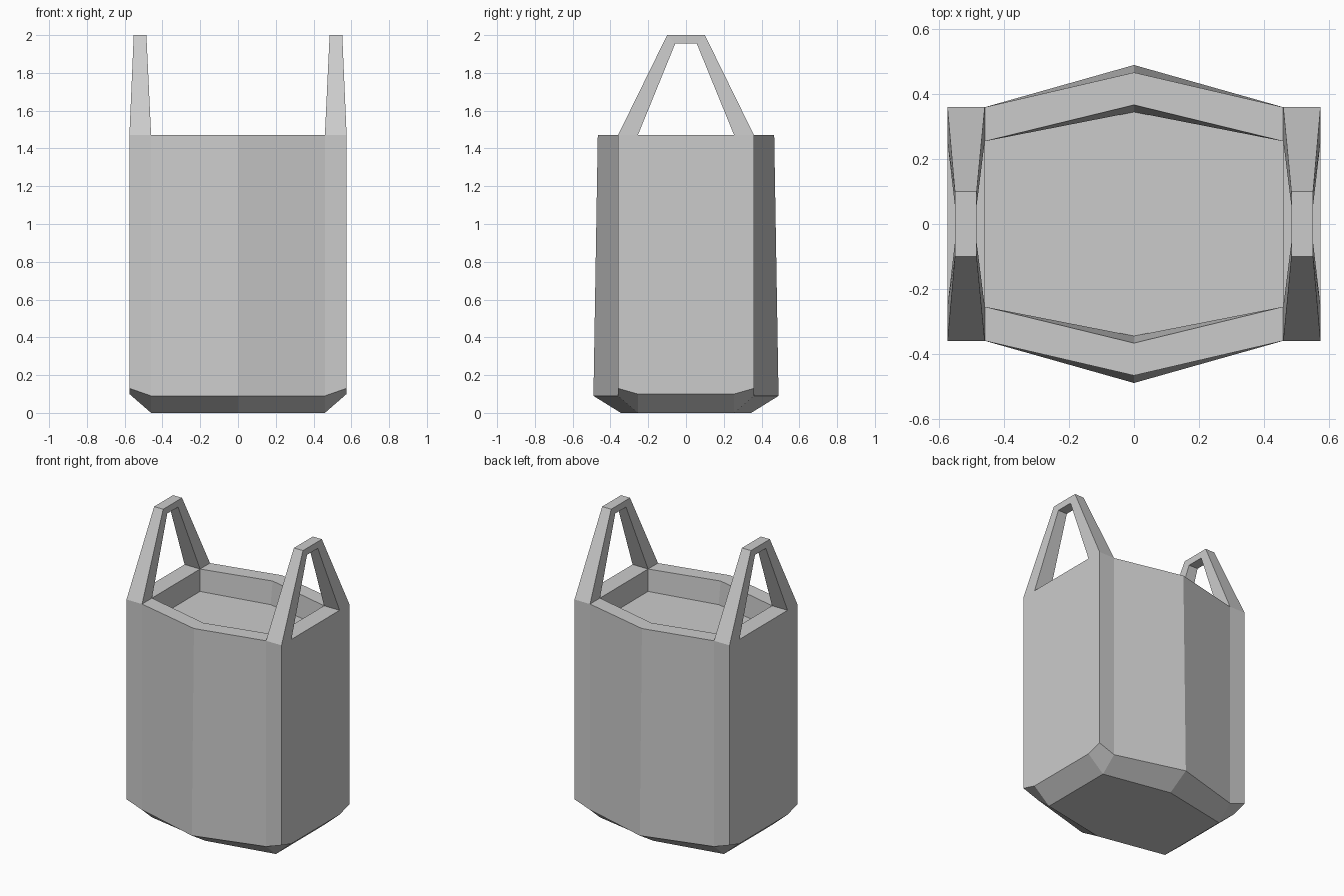
import bpy
import bmesh

cube = bpy.data.objects.get("Cube")
if cube:
    bpy.data.objects.remove(cube, do_unlink=True)

GREY = (0.6, 0.6, 0.6, 1)
grey = bpy.data.materials.new("plain grey")
grey.use_nodes = True
grey.diffuse_color = GREY
grey.node_tree.nodes["Principled BSDF"].inputs["Base Color"].default_value = GREY


def mirrored_object(name, faces, signs_x):
    """Repeat faces in front and behind, and for each x sign, then weld them."""
    bm = bmesh.new()
    for sx in signs_x:
        for sy in (1, -1):
            for face in faces:
                bm.faces.new([bm.verts.new((x * sx, y * sy, z)) for x, y, z in face])
    bmesh.ops.remove_doubles(bm, verts=bm.verts, dist=0.0005)
    bmesh.ops.recalc_face_normals(bm, faces=bm.faces)
    mesh = bpy.data.meshes.new(name)
    bm.to_mesh(mesh)
    bm.free()
    mesh.materials.append(grey)
    obj = bpy.data.objects.new(name, mesh)
    bpy.context.collection.objects.link(obj)


SIDE, INSET = 0.575, 0.46       # side wall and inner wall
CORNER, INNER = 0.36, 0.255     # corner depth and inner corner depth
RIM, FLOOR = 1.47, 1.32         # rim height and inside floor height

# Points of one quarter of the bag
top_side, top_inner_side = (SIDE, 0, RIM), (INSET, 0, RIM)
top_corner, top_front, top_mid = (SIDE, CORNER, RIM), (INSET, CORNER, RIM), (0, 0.467, RIM)
in_corner, in_mid = (INSET, INNER, RIM), (0, 0.367, RIM)
floor_side, floor_corner, floor_mid = (INSET, 0, FLOOR), (INSET, INNER, FLOOR), (0, 0.345, FLOOR)
low_corner, low_front, low_mid = (SIDE, CORNER, 0.13), (INSET, CORNER, 0.09), (0, 0.49, 0.09)
low_inner, low_side = (SIDE, INNER, 0.1), (SIDE, 0, 0.1)
base_side, base_corner, base_mid = (INSET, 0, 0), (INSET, INNER, 0), (0, 0.345, 0)

body_quarter = [
    # outer walls
    (top_side, top_corner, low_corner, low_inner, low_side),
    (top_corner, top_front, low_front, low_corner),
    (top_front, top_mid, low_mid, low_front),
    # bevelled bottom
    (low_side, low_inner, base_corner, base_side),
    (low_inner, low_corner, low_front, base_corner),
    (low_front, low_mid, base_mid, base_corner),
    (base_side, base_corner, base_mid, (0, 0, 0)),
    # rim
    (top_side, top_corner, top_front, in_corner, top_inner_side),
    (top_front, top_mid, in_mid, in_corner),
    # recess
    (top_inner_side, in_corner, floor_corner, floor_side),
    (in_corner, in_mid, floor_mid, floor_corner),
    (floor_side, floor_corner, floor_mid, (0, 0, FLOOR)),
]
mirrored_object("bag_body", body_quarter, (1, -1))


def handle_ring(x_in, x_out, y_in, y_out, z_in, z_out):
    return [(x_in, y_in, z_in), (x_out, y_in, z_in),
            (x_out, y_out, z_out), (x_in, y_out, z_out)]


# Half a strap: foot on the rim, upper bend, middle of the top bar
rings = [handle_ring(INSET, SIDE, INNER, CORNER, RIM, RIM),
         handle_ring(0.485, 0.552, 0.057, 0.1, 1.955, 2),
         handle_ring(0.485, 0.552, 0, 0, 1.955, 2)]
strap = []
for low, high in zip(rings, rings[1:]):
    for i in range(4):
        j = (i + 1) % 4
        strap.append((low[i], low[j], high[j], high[i]))
mirrored_object("left_handle", strap, (1,))
mirrored_object("right_handle", strap, (-1,))
